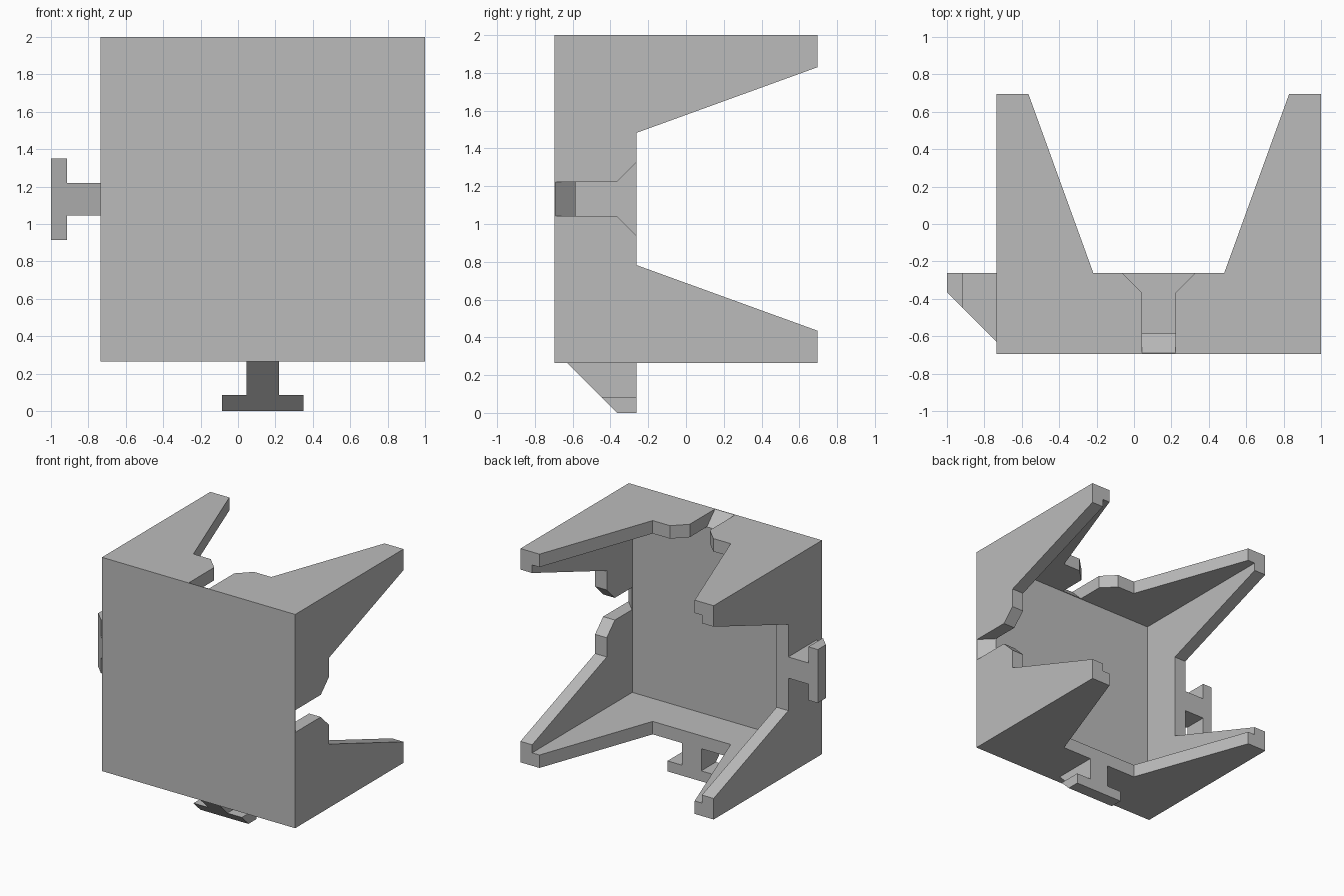
import bpy
import bmesh
from mathutils import Vector

if "Cube" in bpy.data.objects:
    bpy.data.objects.remove(bpy.data.objects["Cube"])

# One plain grey for everything
grey = bpy.data.materials.new("plain_grey")
grey.use_nodes = True
grey.diffuse_color = (0.5, 0.5, 0.5, 1)
grey.node_tree.nodes["Principled BSDF"].inputs["Base Color"].default_value = (0.5, 0.5, 0.5, 1)

CENTRE = Vector((0.1325, 0, 1.1325))   # middle of the shell
HALF = 0.8675                          # half width of the shell
FRONT, BACK = -0.695, 0.695
WALL = 0.105
RIM = -0.262                           # where the walls end between the legs

# Wall frames: (along, y, outward height) to world position
FRAMES = {
    "top": lambda a, y, h: CENTRE + Vector((a, y, HALF + h)),
    "bottom": lambda a, y, h: CENTRE + Vector((a, y, -HALF - h)),
    "left": lambda a, y, h: CENTRE + Vector((HALF + h, y, a)),
    "right": lambda a, y, h: CENTRE + Vector((-HALF - h, y, a)),
}


def prism(name, points, lo, hi, place):
    """Extrude a flat outline from lo to hi; place(u, v, w) gives the position."""
    bm = bmesh.new()
    ends = [[bm.verts.new(place(u, v, w)) for u, v in points] for w in (lo, hi)]
    bm.faces.new(ends[0])
    bm.faces.new(ends[1])
    n = len(points)
    for i in range(n):
        j = (i + 1) % n
        bm.faces.new((ends[0][i], ends[0][j], ends[1][j], ends[1][i]))
    bmesh.ops.recalc_face_normals(bm, faces=bm.faces)
    mesh = bpy.data.meshes.new(name)
    bm.to_mesh(mesh)
    bm.free()
    mesh.materials.append(grey)
    obj = bpy.data.objects.new(name, mesh)
    bpy.context.collection.objects.link(obj)
    return obj


def square(r):
    return [(-r, -r), (r, -r), (r, r), (-r, r)]


def cut(target, cutter):
    cutter.hide_render = True
    mod = target.modifiers.new(cutter.name, "BOOLEAN")
    mod.operation = "DIFFERENCE"
    mod.solver = "EXACT"
    mod.object = cutter
    bpy.context.view_layer.objects.active = target
    bpy.ops.object.modifier_apply(modifier=mod.name)
    bpy.data.objects.remove(cutter)


# Shell: a box hollowed out from the back
along_y = lambda u, v, w: CENTRE + Vector((u, w, v))
shell = prism("shell", square(HALF), FRONT, BACK, along_y)
cut(shell, prism("cavity", square(HALF - WALL), FRONT + WALL, 1, along_y))

# Tapered gaps between the four legs, cut straight through both pairs of walls
gap = [(-0.35, RIM), (0.35, RIM), (0.697, BACK), (0.697, 0.8), (-0.697, 0.8), (-0.697, BACK)]
cut(shell, prism("gap_upright", gap, -1, 1, lambda u, v, w: CENTRE + Vector((u, v, w))))
cut(shell, prism("gap_sideways", gap, -1, 1, lambda u, v, w: CENTRE + Vector((w, v, u))))

# Joint slots with a sloped front end and a flared mouth
SLOT = 0.09
slot_side = [(-0.74, 0.05), (-0.49, -0.2), (-0.2, -0.2), (-0.2, 0.05)]
mouth = [(-SLOT, -0.366), (SLOT, -0.366), (0.256, -0.2), (-0.256, -0.2)]
for wall in ("top", "left"):
    place = FRAMES[wall]
    cut(shell, prism("slot", slot_side, -SLOT, SLOT, lambda y, h, a: place(a, y, h)))
    cut(shell, prism("mouth", mouth, -0.2, 0.05, place))

# T-shaped joint tabs: narrow stem and wide head, both sloped at the front
NECK, TIP = 0.18, 0.265
for wall in ("bottom", "right"):
    place = FRAMES[wall]
    for part, half, lo, hi in (("stem", 0.086, 0, NECK), ("head", 0.217, NECK, TIP)):
        side = [(lo - 0.63, lo), (RIM, lo), (RIM, hi), (hi - 0.63, hi)]
        prism(f"{wall}_tab_{part}", side, -half, half, lambda y, h, a: place(a, y, h))
